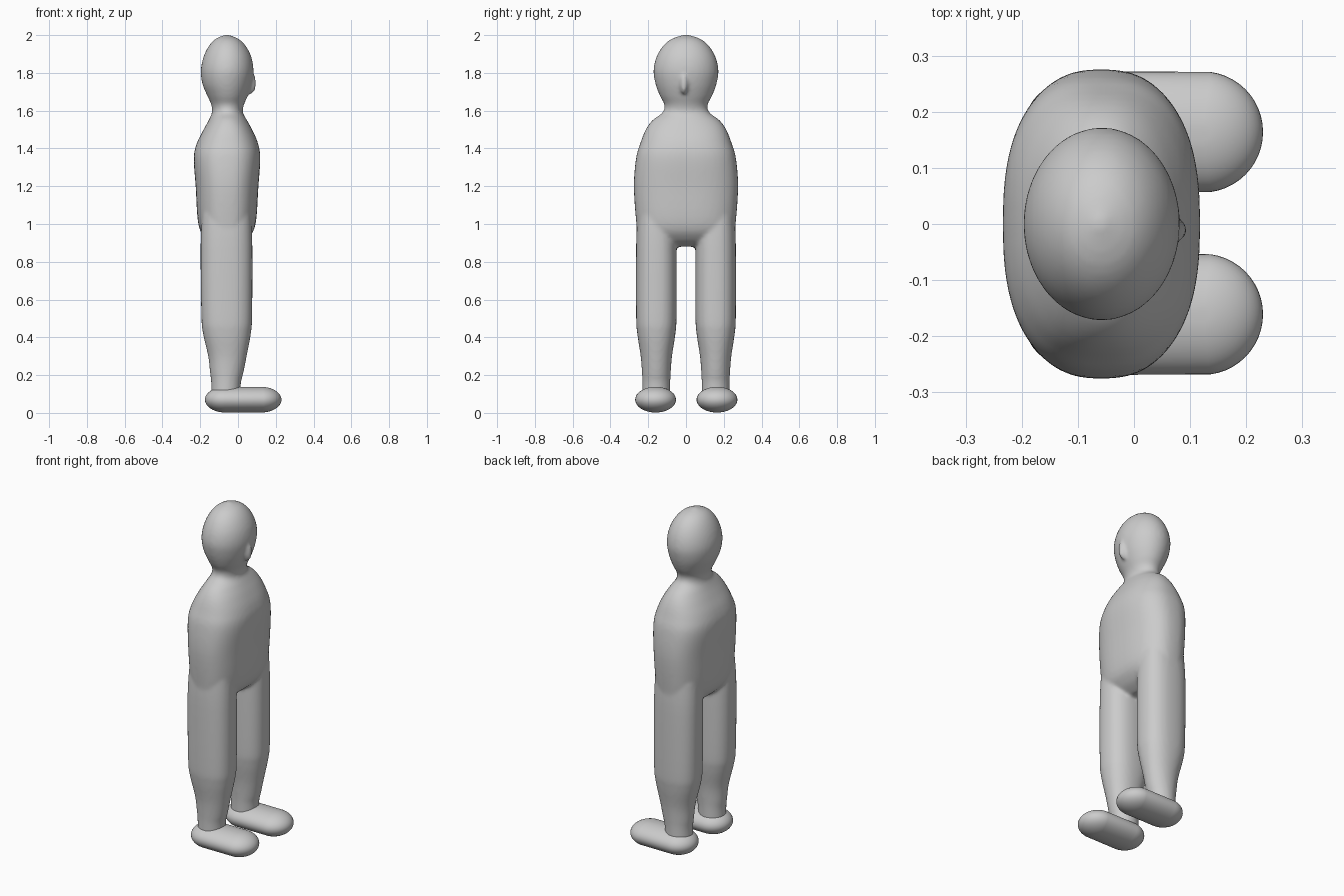
import bpy, bmesh, math
from mathutils import Matrix, Vector

if "Cube" in bpy.data.objects:
    bpy.data.objects.remove(bpy.data.objects["Cube"])

mat = bpy.data.materials.new("plain_grey")
mat.diffuse_color = (0.6, 0.6, 0.6, 1)
mat.use_nodes = True
mat.node_tree.nodes["Principled BSDF"].inputs["Base Color"].default_value = mat.diffuse_color


def catmull(rows, steps=5):
    """Smoothly interpolate rows of section values."""
    out = []
    for i in range(len(rows) - 1):
        a, b, c, d = (rows[max(0, min(len(rows) - 1, i + k))] for k in (-1, 0, 1, 2))
        for s in range(steps):
            t = s / steps
            out.append([0.5 * (2 * q + (r - p) * t + (2 * p - 5 * q + 4 * r - u) * t * t
                               + (3 * q - p - 3 * r + u) * t ** 3)
                        for p, q, r, u in zip(a, b, c, d)])
    return out + [list(rows[-1])]


def loft(bm, rows, cy=0.0, n=48):
    """Rows run upwards: z, back x, front x, half width y, roundness power."""
    rings = []
    for z, x0, x1, ry, p in catmull(rows):
        ring = []
        for i in range(n):
            t = 2 * math.pi * i / n
            c, s = math.cos(t), math.sin(t)
            x = (x0 + x1) / 2 + (x1 - x0) / 2 * math.copysign(abs(c) ** (2 / p), c)
            y = cy + ry * math.copysign(abs(s) ** (2 / p), s)
            ring.append(bm.verts.new((x, y, z)))
        rings.append(ring)
    for a, b in zip(rings, rings[1:]):
        for i in range(n):
            j = (i + 1) % n
            bm.faces.new((a[i], a[j], b[j], b[i]))
    bm.faces.new(rings[0][::-1])
    bm.faces.new(rings[-1])


def finish(bm, name):
    bmesh.ops.recalc_face_normals(bm, faces=bm.faces)
    for f in bm.faces:
        f.smooth = True
    me = bpy.data.meshes.new(name)
    bm.to_mesh(me)
    bm.free()
    me.materials.append(mat)
    ob = bpy.data.objects.new(name, me)
    bpy.context.collection.objects.link(ob)
    return ob


# Body: torso, neck, egg-shaped head, legs and nose fused into one skin
bm = bmesh.new()
loft(bm, [
    (0.88, -0.11, -0.01, 0.20, 2.3),
    (0.92, -0.17, 0.05, 0.25, 2.4),
    (1.00, -0.21, 0.093, 0.263, 2.5),
    (1.20, -0.224, 0.108, 0.276, 2.5),
    (1.35, -0.234, 0.118, 0.264, 2.5),
    (1.43, -0.217, 0.105, 0.241, 2.4),
    (1.50, -0.182, 0.075, 0.213, 2.3),
    (1.55, -0.155, 0.047, 0.177, 2.1),
    (1.59, -0.138, 0.026, 0.124, 2),
    (1.63, -0.141, 0.031, 0.114, 2),
    (1.68, -0.163, 0.052, 0.139, 2),
    (1.74, -0.188, 0.072, 0.161, 2),
    (1.81, -0.197, 0.082, 0.172, 2),
    (1.88, -0.184, 0.072, 0.158, 2),
    (1.94, -0.156, 0.043, 0.124, 2),
    (1.98, -0.119, 0.003, 0.076, 2),
    (2.002, -0.068, -0.052, 0.010, 2),
])
for cy in (-0.157, 0.157):
    loft(bm, [
        (0.07, -0.142, 0.010, 0.074, 2),
        (0.16, -0.142, 0.016, 0.074, 2),
        (0.21, -0.148, 0.028, 0.076, 2),
        (0.30, -0.158, 0.046, 0.083, 2.1),
        (0.42, -0.185, 0.068, 0.101, 2.3),
        (0.52, -0.194, 0.075, 0.107, 2.4),
        (0.88, -0.198, 0.076, 0.107, 2.4),
        (1.05, -0.190, 0.070, 0.100, 2.4),
    ], cy)
nose = (Matrix.Translation((0.060, -0.011, 1.755)) @ Matrix.Rotation(-0.12, 4, 'Y')
        @ Matrix.Diagonal((0.035, 0.024, 0.068, 1)))
bmesh.ops.create_uvsphere(bm, u_segments=24, v_segments=16, radius=1, matrix=nose)
body = finish(bm, "body")
fuse = body.modifiers.new("fuse", 'REMESH')
fuse.mode = 'VOXEL'
fuse.voxel_size = 0.01
fuse.use_smooth_shade = True
soft = body.modifiers.new("soften", 'SMOOTH')
soft.factor = 0.5
soft.iterations = 6

# Feet: flattened capsules pointing forwards
for side, cy in (("right", -0.161), ("left", 0.164)):
    bm = bmesh.new()
    bmesh.ops.create_uvsphere(bm, u_segments=48, v_segments=24, radius=1)
    cap = [f for f in bm.faces if f.calc_center_median().x > 0]
    front = {v for f in cap for v in f.verts}
    # stretch the sphere at its middle into a capsule
    for v in bm.verts:
        shift = 0.122 if v in front and v.co.x > 1e-4 else -0.067
        v.co = Vector((v.co.x * 0.108 + shift, v.co.y * 0.108 + cy, v.co.z * 0.068 + 0.07))
    finish(bm, side + "_foot")
